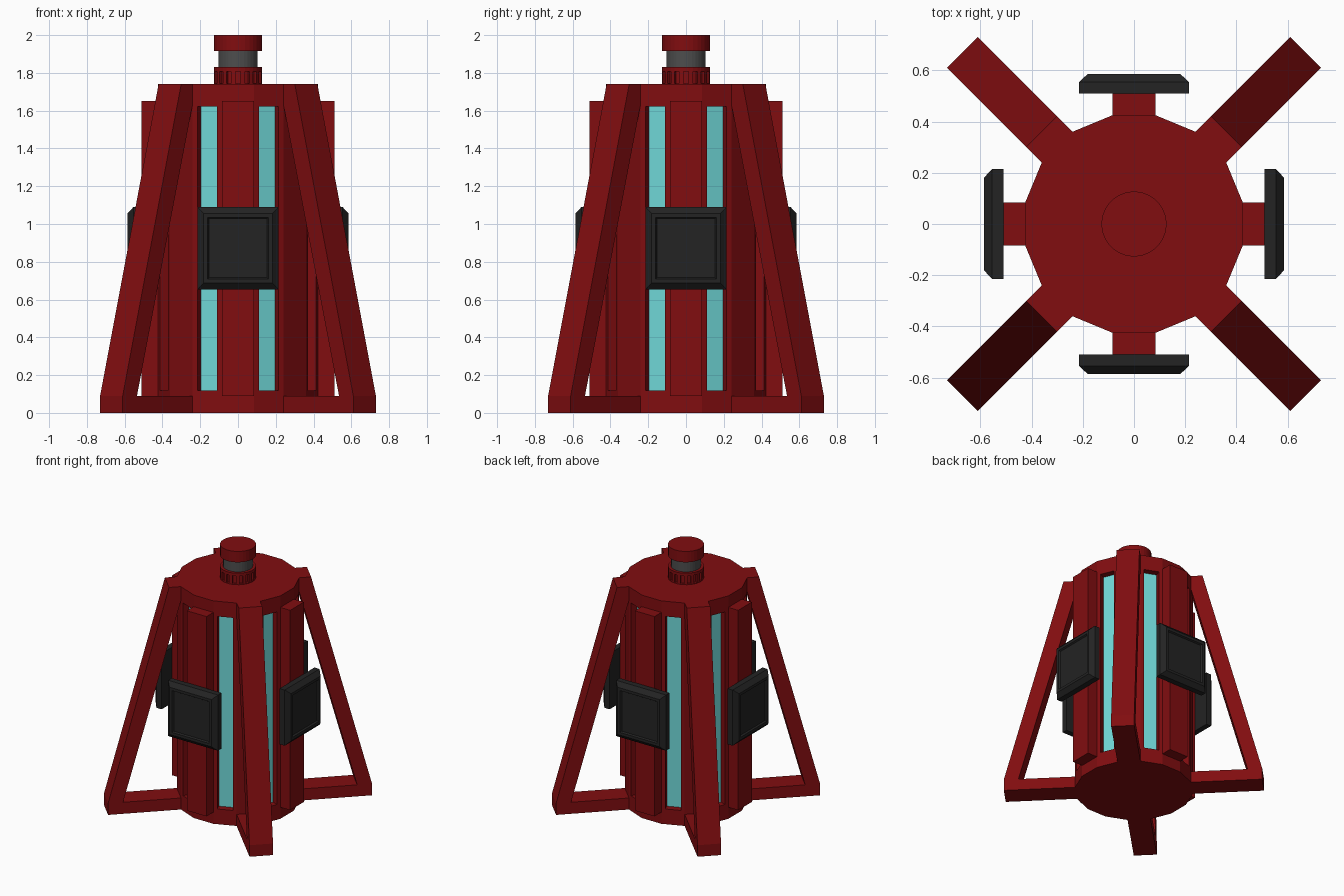
import bpy, bmesh, math
from mathutils import Matrix, Vector

cube = bpy.data.objects.get("Cube")
if cube:
    bpy.data.objects.remove(cube, do_unlink=True)


def material(name, color):
    m = bpy.data.materials.new(name)
    m.use_nodes = True
    m.diffuse_color = (*color, 1)
    m.node_tree.nodes["Principled BSDF"].inputs["Base Color"].default_value = (*color, 1)
    return m


RED = material("dark red", (0.22, 0.004, 0.005))
CYAN = material("light cyan", (0.16, 0.68, 0.68))
BLACK = material("near black", (0.017, 0.017, 0.017))
GREY = material("dark grey", (0.075, 0.075, 0.075))

SIDES = 16
RADIUS = 0.433
APOTHEM = RADIUS * math.cos(math.pi / SIDES)
FACET = 2 * RADIUS * math.sin(math.pi / SIDES)
HEIGHT, RIM = 1.74, 0.09


def finish(bm, name, *mats):
    bmesh.ops.recalc_face_normals(bm, faces=bm.faces)
    mesh = bpy.data.meshes.new(name)
    bm.to_mesh(mesh)
    bm.free()
    for m in mats:
        mesh.materials.append(m)
    ob = bpy.data.objects.new(name, mesh)
    bpy.context.collection.objects.link(ob)
    return ob


def inset(bm, faces, thickness, depth):
    bmesh.ops.inset_individual(bm, faces=faces, thickness=thickness, depth=depth)


def prism(sides, radius, levels):
    """Closed upright prism with a ring of vertices at every level."""
    bm = bmesh.new()
    rings = []
    for z in levels:
        angles = [(i + 0.5) * math.tau / sides for i in range(sides)]
        rings.append([bm.verts.new((radius * math.cos(a), radius * math.sin(a), z)) for a in angles])
    walls = []
    for low, high in zip(rings, rings[1:]):
        walls.append([bm.faces.new((low[i - 1], low[i], high[i], high[i - 1])) for i in range(sides)])
    bm.faces.new(rings[0][::-1])
    bm.faces.new(rings[-1])
    bm.normal_update()
    return bm, walls


# Body: ribs on the four main sides, recessed light strips beside them
bm, walls = prism(SIDES, RADIUS, (0, RIM, HEIGHT - RIM, HEIGHT))
middle = walls[1]
inset(bm, middle[0::4], 0, 0.085)
strips = middle[1::2]
inset(bm, strips, 0.04, 0)
inset(bm, strips, 0, -0.05)
for f in strips:
    f.material_index = 1
finish(bm, "body", RED, CYAN)

# Legs: bent profile in radius and height, extruded to the facet width
inner, foot = APOTHEM - 0.005, 0.948
profile = [(inner, 0), (foot, 0), (foot, RIM), (0.51, HEIGHT), (inner, HEIGHT),
           (inner, HEIGHT - RIM), (0.841, RIM), (inner, RIM)]
for k, name in enumerate(("back_left", "back_right", "front_right", "front_left")):
    bm = bmesh.new()
    face = bm.faces.new([bm.verts.new((r, -FACET / 2, z)) for r, z in profile])
    out = bmesh.ops.extrude_face_region(bm, geom=[face])["geom"]
    new = [v for v in out if isinstance(v, bmesh.types.BMVert)]
    bmesh.ops.translate(bm, verts=new, vec=(0, FACET, 0))
    bm.transform(Matrix.Rotation(math.pi / 4 + k * math.pi / 2, 4, "Z"))
    finish(bm, name + "_leg", RED)

# Side panels: bevelled plates with a shallow recess
for k, name in enumerate(("left", "back", "right", "front")):
    bm = bmesh.new()
    bmesh.ops.create_cube(bm, size=1)
    bm.transform(Matrix.Translation((0.532, 0, 0.872)) @ Matrix.Diagonal((0.044, 0.43, 0.435, 1)))
    bm.normal_update()
    outer = [f for f in bm.faces if f.normal.x > 0.9]
    for thickness, depth in ((0.047, 0.031), (0.03, 0), (0.01, -0.012)):
        inset(bm, outer, thickness, depth)
    bm.transform(Matrix.Rotation(k * math.pi / 2, 4, "Z"))
    finish(bm, name + "_panel", BLACK)

# Top knob: notched collar, neck and cap
bm, walls = prism(32, 0.127, (HEIGHT - 0.01, HEIGHT + 0.005, 1.808, 1.83))
inset(bm, walls[1][0::2], 0, -0.018)
finish(bm, "collar", RED)
bm, walls = prism(32, 0.105, (1.82, 1.925))
finish(bm, "neck", GREY)
bm, walls = prism(32, 0.127, (1.915, 2.0))
finish(bm, "cap", RED)
